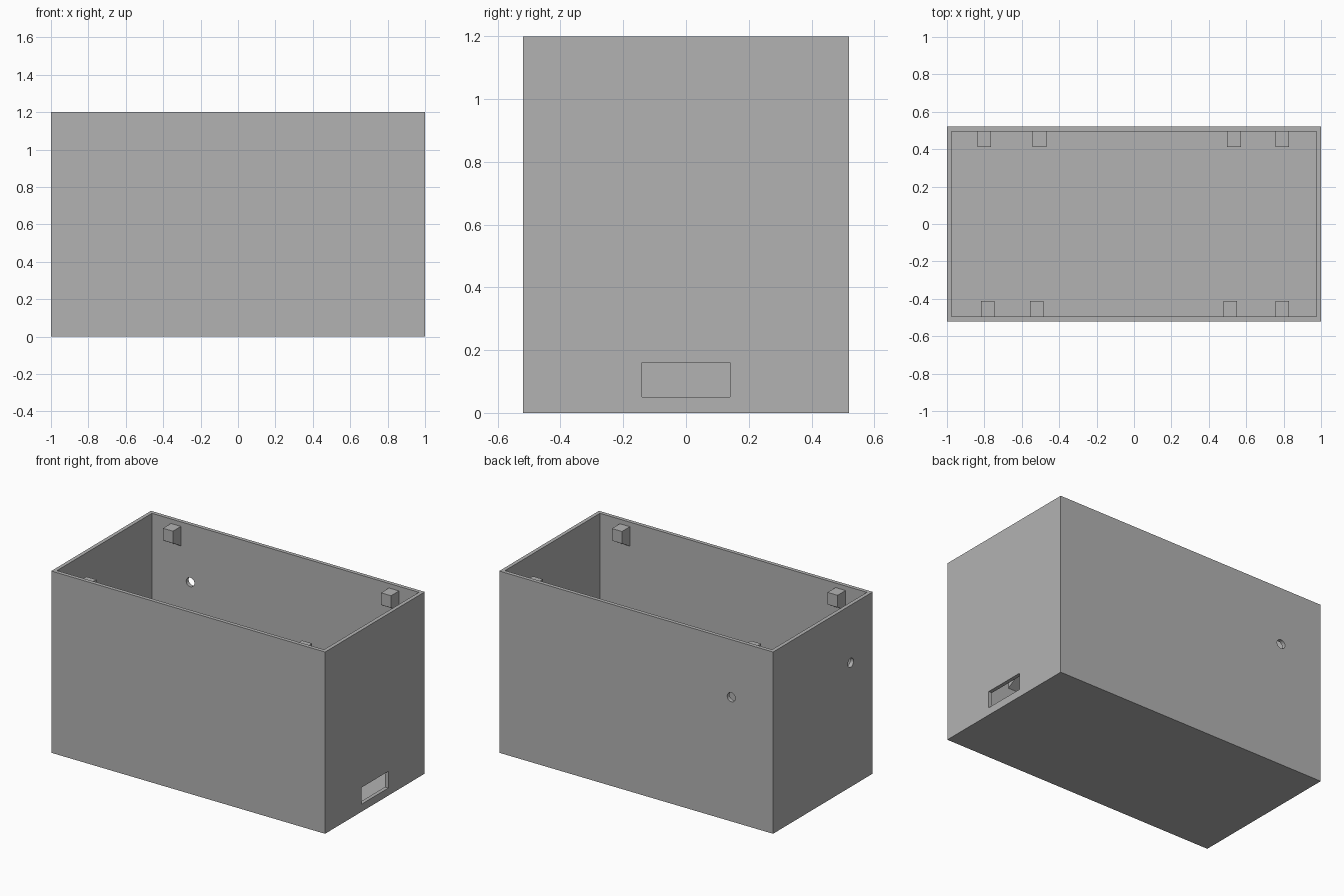
import bpy
import bmesh
from math import pi
from mathutils import Matrix

if "Cube" in bpy.data.objects:
    bpy.data.objects.remove(bpy.data.objects["Cube"])

LENGTH, DEPTH, HEIGHT, WALL = 2.0, 1.04, 1.2, 0.025
INNER_Y = DEPTH / 2 - WALL

grey = bpy.data.materials.new("plain_grey")
grey.use_nodes = True
colour = (0.45, 0.45, 0.45, 1)
grey.diffuse_color = colour
grey.node_tree.nodes["Principled BSDF"].inputs["Base Color"].default_value = colour


def finish(name, bm):
    bmesh.ops.recalc_face_normals(bm, faces=bm.faces)
    mesh = bpy.data.meshes.new(name)
    bm.to_mesh(mesh)
    bm.free()
    mesh.materials.append(grey)
    obj = bpy.data.objects.new(name, mesh)
    bpy.context.collection.objects.link(obj)
    return obj


def box(name, size, centre):
    bm = bmesh.new()
    bmesh.ops.create_cube(bm, size=1, matrix=Matrix.Translation(centre) @ Matrix.Diagonal((*size, 1)))
    return finish(name, bm)


def rod(name, centre, axis):
    bm = bmesh.new()
    turn = Matrix.Rotation(pi / 2, 4, axis)
    bmesh.ops.create_cone(bm, cap_ends=True, segments=32, radius1=0.03, radius2=0.03,
                          depth=0.2, matrix=Matrix.Translation(centre) @ turn)
    return finish(name, bm)


def bracket(name, x, side, top):
    # Block with a sloping underside, extruded along x from its side profile
    width, reach = 0.073, 0.083
    wall_y = INNER_Y + 0.002
    profile = [(wall_y, top), (INNER_Y - reach, top),
               (INNER_Y - reach, top - 0.08), (wall_y, top - 0.13)]
    bm = bmesh.new()
    face = bm.faces.new([bm.verts.new((x - width / 2, side * y, z)) for y, z in profile])
    new = bmesh.ops.extrude_face_region(bm, geom=[face])["geom"]
    bmesh.ops.translate(bm, vec=(width, 0, 0),
                        verts=[v for v in new if isinstance(v, bmesh.types.BMVert)])
    return finish(name, bm)


# Open-topped case
case = box("case", (LENGTH, DEPTH, HEIGHT), (0, 0, HEIGHT / 2))

# Cavity, cable window and two round wall holes
cutters = [
    box("cavity_cutter", (LENGTH - 2 * WALL, 2 * INNER_Y, HEIGHT), (0, 0, HEIGHT / 2 + WALL)),
    box("window_cutter", (0.2, 0.28, 0.11), (LENGTH / 2, 0, 0.105)),
    rod("back_hole_cutter", (-0.695, DEPTH / 2, 0.82), 'X'),
    rod("end_hole_cutter", (-LENGTH / 2, -0.29, 0.82), 'Y'),
]
for cutter in cutters:
    cut = case.modifiers.new(cutter.name, 'BOOLEAN')
    cut.operation = 'DIFFERENCE'
    cut.solver = 'EXACT'
    cut.object = cutter

# Bake the cuts and discard the cutters
bpy.context.view_layer.update()
baked = bpy.data.meshes.new_from_object(case.evaluated_get(bpy.context.evaluated_depsgraph_get()))
case.modifiers.clear()
case.data = baked
for cutter in cutters:
    bpy.data.objects.remove(cutter)

# Lid brackets near the rim, shelf brackets halfway up
for level, top, back_xs, front_xs in (
        ("lid", 1.17, (-0.80, 0.793), (-0.782, 0.793)),
        ("shelf", 0.635, (-0.505, 0.535), (-0.52, 0.515))):
    for wall, side, xs in (("back", 1, back_xs), ("front", -1, front_xs)):
        for hand, x in zip(("right", "left"), xs):
            bracket(f"{level}_bracket_{wall}_{hand}", x, side, top)
